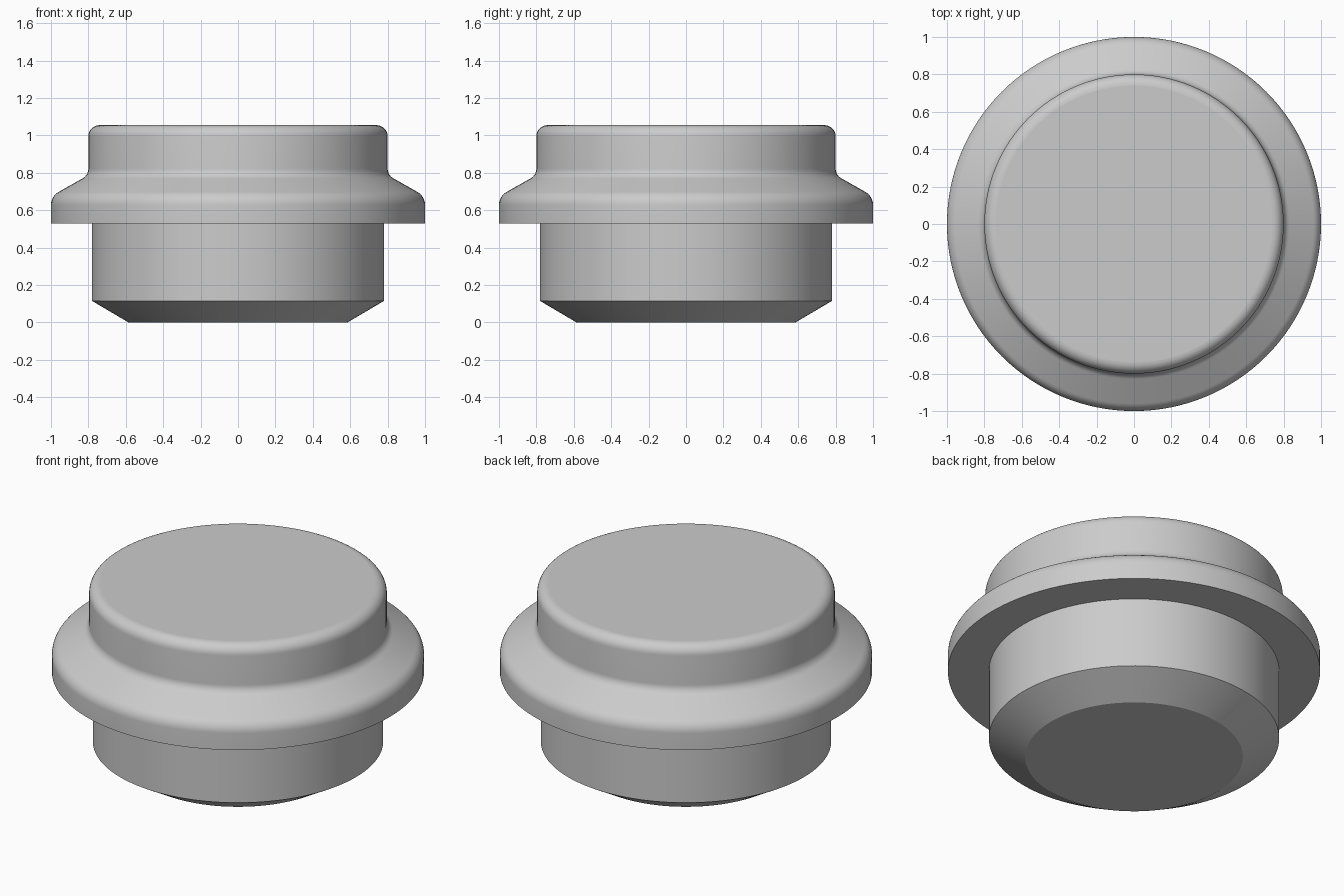
import bpy, bmesh, math
from mathutils import Vector

SIDES = 128

if "Cube" in bpy.data.objects:
    bpy.data.objects.remove(bpy.data.objects["Cube"], do_unlink=True)

grey = bpy.data.materials.new("plain_grey")
grey.use_nodes = True
grey.diffuse_color = (0.6, 0.6, 0.6, 1)
grey.node_tree.nodes["Principled BSDF"].inputs["Base Color"].default_value = grey.diffuse_color


def rounded_profile(corners, steps=8):
    """Turn (radius, height, fillet) corners into points, with arcs at fillets."""
    points = []
    for i, (r, z, fillet) in enumerate(corners):
        corner = Vector((r, z))
        if not fillet:
            points.append(corner)
            continue
        a = (Vector(corners[i - 1][:2]) - corner).normalized()
        b = (Vector(corners[i + 1][:2]) - corner).normalized()
        half = a.angle(b) / 2
        centre = corner + (a + b).normalized() * fillet / math.sin(half)
        start = corner + a * fillet / math.tan(half) - centre
        end = corner + b * fillet / math.tan(half) - centre
        sweep = start.angle(end)
        for k in range(steps + 1):
            t = k / steps
            arc = start * math.sin((1 - t) * sweep) + end * math.sin(t * sweep)
            points.append(centre + arc / math.sin(sweep))
    return points


def lathe(name, profile, material):
    bm = bmesh.new()
    rings = []
    for r, z in profile:
        rings.append([bm.verts.new((r * math.cos(math.tau * i / SIDES),
                                    r * math.sin(math.tau * i / SIDES), z))
                      for i in range(SIDES)])
    for low, high in zip(rings, rings[1:]):
        for i in range(SIDES):
            j = (i + 1) % SIDES
            bm.faces.new((low[i], low[j], high[j], high[i]))
    bm.faces.new(rings[0][::-1])
    bm.faces.new(rings[-1])
    mesh = bpy.data.meshes.new(name)
    bm.to_mesh(mesh)
    bm.free()
    mesh.materials.append(material)
    obj = bpy.data.objects.new(name, mesh)
    bpy.context.collection.objects.link(obj)
    bpy.ops.object.select_all(action="DESELECT")
    obj.select_set(True)
    bpy.context.view_layer.objects.active = obj
    bpy.ops.object.shade_smooth_by_angle(angle=math.radians(30))
    # Keep the end caps perfectly flat
    for face in mesh.polygons:
        if len(face.vertices) > 4:
            face.use_smooth = False
    return obj


# Chamfered plug, square-bottomed flange with sloped shoulder, rounded cap
lathe("flanged_plug", rounded_profile([
    (0.585, 0, 0),
    (0.78, 0.115, 0),
    (0.78, 0.53, 0),
    (1.0, 0.53, 0),
    (1.0, 0.675, 0.08),
    (0.8, 0.788, 0.06),
    (0.8, 1.055, 0.06),
    (0, 1.055, 0),
])[:-1], grey)
